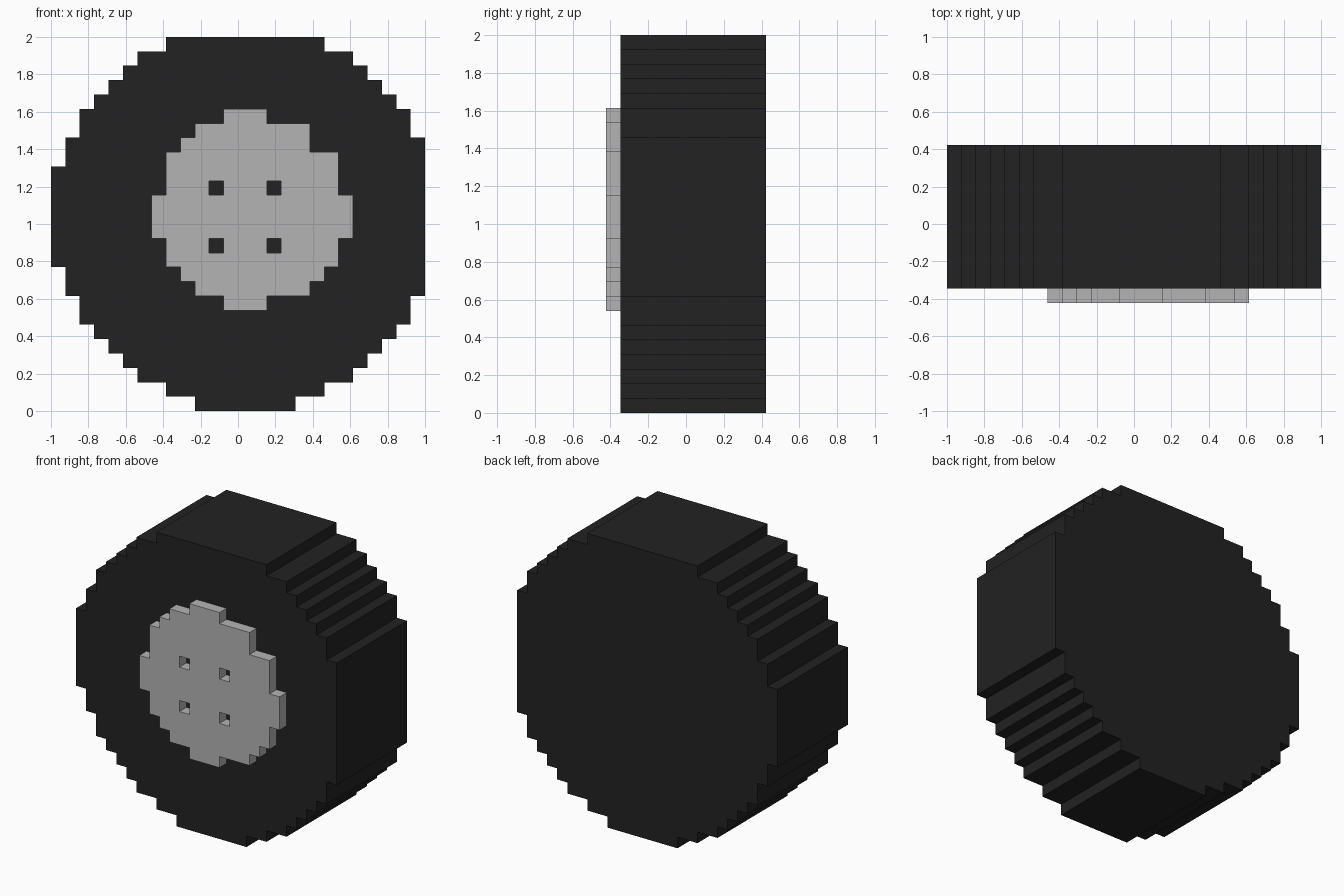
import bpy
import bmesh

cube = bpy.data.objects.get("Cube")
if cube:
    bpy.data.objects.remove(cube, do_unlink=True)

U = 2 / 26            # one block of the stepped grid
BACK = 5.5 * U
JOIN = -4.5 * U       # plane where the hub meets the tyre
FRONT = -5.5 * U


def material(name, grey):
    mat = bpy.data.materials.new(name)
    mat.use_nodes = True
    color = (grey, grey, grey, 1)
    mat.diffuse_color = color
    bsdf = mat.node_tree.nodes["Principled BSDF"]
    bsdf.inputs["Base Color"].default_value = color
    bsdf.inputs["Roughness"].default_value = 0.8
    return mat


def stepped_disc(name, top_row, runs, y_front, y_back, mat):
    """Extrude a stepped outline; runs are (row count, left, right) from the top down."""
    left, right, row = [], [], top_row
    for count, a, b in runs:
        for r in (row, row + count):
            for side, col in ((left, a), (right, b)):
                p = (col * U - 1, y_front, 2 - r * U)
                # drop the middle point where the edge carries straight on
                if len(side) > 1 and side[-1][0] == side[-2][0] == p[0]:
                    side.pop()
                if not side or side[-1] != p:
                    side.append(p)
        row += count
    bm = bmesh.new()
    face = bm.faces.new([bm.verts.new(p) for p in left + right[::-1]])
    ext = bmesh.ops.extrude_face_region(bm, geom=[face], use_keep_orig=True)
    verts = [g for g in ext["geom"] if isinstance(g, bmesh.types.BMVert)]
    bmesh.ops.translate(bm, verts=verts, vec=(0, y_back - y_front, 0))
    bmesh.ops.recalc_face_normals(bm, faces=bm.faces)
    mesh = bpy.data.meshes.new(name)
    bm.to_mesh(mesh)
    bm.free()
    mesh.materials.append(mat)
    obj = bpy.data.objects.new(name, mesh)
    bpy.context.collection.objects.link(obj)
    return obj


rubber = material("black rubber", 0.016)
metal = material("light grey metal", 0.456)

# Tyre: a thick stepped disc
tyre_runs = [(1, 8, 19), (1, 6, 21), (1, 5, 22), (1, 4, 23), (1, 3, 24),
             (2, 2, 25), (2, 1, 26), (7, 0, 26), (2, 1, 26), (2, 2, 25),
             (1, 3, 24), (1, 4, 23), (1, 5, 22), (1, 6, 21), (1, 8, 19),
             (1, 10, 17)]
stepped_disc("tyre", 0, tyre_runs, JOIN, BACK, rubber)

# Hub cap: a thin stepped plate on the front
hub_runs = [(1, 12, 15), (1, 10, 18), (1, 9, 18), (3, 8, 20), (3, 7, 21),
            (2, 8, 20), (1, 9, 19), (1, 10, 18), (1, 12, 15)]
hub = stepped_disc("hub_cap", 5, hub_runs, FRONT, JOIN, metal)

# Four square bolt holes cut through the hub cap
for col in (11, 15):
    for row in (10, 14):
        cutter = stepped_disc("bolt_hole_cutter", row, [(1, col, col + 1)],
                              FRONT - U, JOIN + U, metal)
        cutter.hide_render = True
        mod = hub.modifiers.new("bolt_hole", 'BOOLEAN')
        mod.operation = 'DIFFERENCE'
        mod.solver = 'EXACT'
        mod.object = cutter
        bpy.context.view_layer.objects.active = hub
        bpy.ops.object.modifier_apply(modifier=mod.name)
        bpy.data.objects.remove(cutter, do_unlink=True)
